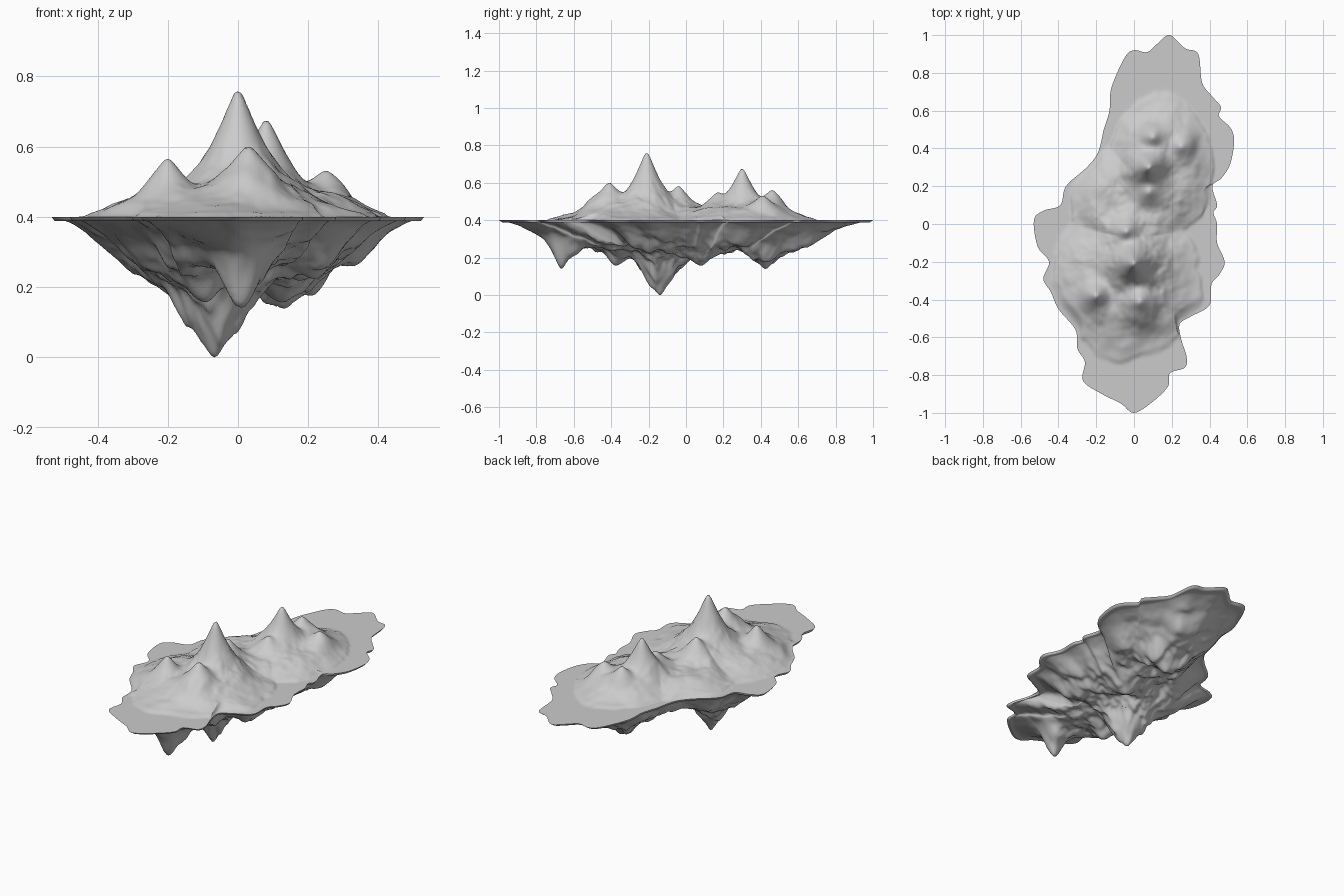
import bpy, math
from mathutils import Vector, noise

if "Cube" in bpy.data.objects:
    bpy.data.objects.remove(bpy.data.objects["Cube"])

# Shoreline, clockwise from the back tip
SHORE = [(.19, 1), (.27, .93), (.34, .9), (.36, .75), (.41, .68), (.46, .62), (.45, .57), (.51, .51),
         (.53, .44), (.51, .32), (.465, .245), (.415, .2), (.44, .1), (.42, .06), (.44, 0), (.44, -.1),
         (.48, -.2), (.45, -.27), (.41, -.32), (.4, -.43), (.3, -.49), (.242, -.53), (.25, -.61),
         (.278, -.7), (.27, -.76), (.19, -.79), (.18, -.86), (.1, -.94), (0, -1), (-.07, -.95),
         (-.17, -.9), (-.27, -.83), (-.26, -.73), (-.3, -.66), (-.31, -.56), (-.4, -.45),
         (-.44, -.36), (-.48, -.29), (-.45, -.2), (-.51, -.12), (-.53, .02), (-.48, .07),
         (-.39, .1), (-.36, .2), (-.25, .3), (-.19, .38), (-.16, .5), (-.13, .6), (-.12, .72),
         (-.05, .88), (0, .92), (.07, .91), (.13, .96)]
# Mountain peaks and hanging rock spikes: x, y, height, falloff
PEAKS = [(0, -.21, .36, .11), (.03, -.41, .2, .13), (-.2, -.38, .165, .09), (.08, .3, .275, .1),
         (.25, .41, .13, .11), (.1, .46, .16, .11), (-.04, -.04, .18, .11), (.08, .17, .145, .11)]
SPIKES = [(-.07, -.13, .4, .18), (.01, -.66, .26, .12), (-.1, -.37, .24, .2), (.13, .42, .26, .22),
          (.12, .07, .24, .22), (-.2, .02, .19, .2), (.2, .66, .17, .22), (.22, -.2, .17, .18),
          (-.04, -.79, .14, .25)]
# Foothill regions: centre x, y and radii x, y
FEET = [(-.04, -.29, .4, .43), (.14, .3, .28, .39), (-.02, .1, .32, .32)]
LEVEL, SUB, RINGS = .4, 6, 80
# Hub of the radial mesh: every shore point is visible from it
HUB = Vector((0, 0))


def smooth(a, b, v):
    v = max(0, min(1, (v - a) / (b - a)))
    return v * v * (3 - 2 * v)


def cones(x, y, items, tip, base):
    # Soft maximum of rounded cones and a base height
    total = base ** 5
    for px, py, h, r in items:
        d = math.hypot(x - px, y - py)
        total += (h * math.exp(-(math.hypot(d, tip) - tip) / r)) ** 5
    return total ** .2


def clearance(x, y, items):
    return min(math.hypot(x - p[0], y - p[1]) for p in items)


def fractal(x, y, scale, seed):
    return noise.fractal(Vector((x * scale, y * scale, seed)), 1, 2, 3)


def top_z(x, y, t):
    # Overlapping foothill regions carry the mountains
    m = max(1 - math.hypot((x - cx) / rx, (y - cy) / ry) for cx, cy, rx, ry in FEET)
    m += .07 * fractal(x, y, 6, 3)
    foot = smooth(-.03, .5, m) * .87 + smooth(-.02, .05, m) * .13
    foot *= smooth(0, .12, 1 - t)
    near = smooth(.03, .12, clearance(x, y, PEAKS))
    # Fade the foothill mask out at the summits so they keep full height
    foot += (1 - foot) * (1 - smooth(.02, .09, clearance(x, y, PEAKS)))
    ridges = 1 + .15 * fractal(x, y, 9, 1) * near
    return LEVEL + cones(x, y, PEAKS, .018, .065) * foot * ridges


def bottom_z(x, y, t):
    s = 1 - t
    wx, wy = x + .02 * fractal(x, y, 7, 5), y + .02 * fractal(x, y, 7, 8)
    base = .15 * (1 - math.exp(-s / .28))
    far = smooth(.02, .1, clearance(x, y, SPIKES))
    mask = smooth(-.08, .42, s)
    mask += (1 - mask) * (1 - smooth(.02, .1, clearance(x, y, SPIKES[:2])))
    h = cones(wx, wy, SPIKES, .02, base) * mask
    h *= 1 + .25 * fractal(x, y, 8, 12) * far
    lip = .012 * min(1, s / .012)
    return max(0, LEVEL - max(h, lip) * min(1, s / .012))


def shoreline():
    # Smooth closed curve through the shore points, with small scallops
    n, out = len(SHORE), []
    for i in range(n):
        p = [Vector(SHORE[(i + k) % n]) for k in (-1, 0, 1, 2)]
        for j in range(SUB):
            u = j / SUB
            q = .5 * (2 * p[1] + (p[2] - p[0]) * u
                      + (2 * p[0] - 5 * p[1] + 4 * p[2] - p[3]) * u ** 2
                      + (3 * p[1] - p[0] - 3 * p[2] + p[3]) * u ** 3)
            out.append(q)
    # Keep the turn around the hub strictly one-way so no faces fold over
    ang, total = math.atan2(out[0].y, out[0].x), 0
    for k in range(1, len(out)):
        a = math.atan2(out[k].y, out[k].x)
        step = (ang - a + math.pi) % math.tau - math.pi
        if step < .001:
            a = ang - .001
            out[k] = out[k].length * Vector((math.cos(a), math.sin(a)))
        ang = a
    return out


def sheet(name, height, flip):
    rim = shoreline()
    n = len(rim)
    verts, faces = [(HUB.x, HUB.y, height(HUB.x, HUB.y, 0))], []
    for r in range(1, RINGS + 1):
        t = 1 - (1 - r / RINGS) ** 1.1
        for p in rim:
            q = HUB.lerp(p, t)
            verts.append((q.x, q.y, height(q.x, q.y, t)))
    for i in range(n):
        j = (i + 1) % n
        faces.append((0, 1 + j, 1 + i))
        for r in range(RINGS - 1):
            a, b = 1 + r * n, 1 + (r + 1) * n
            faces.append((a + i, a + j, b + j, b + i))
    if flip:
        faces = [f[::-1] for f in faces]
    me = bpy.data.meshes.new(name)
    me.from_pydata(verts, [], faces)
    me.shade_smooth()
    bpy.context.collection.objects.link(bpy.data.objects.new(name, me))


# Flat shelf with mountains, and the rocky underside meeting it at the shore
sheet("island_top", top_z, False)
sheet("rocky_underside", bottom_z, True)
